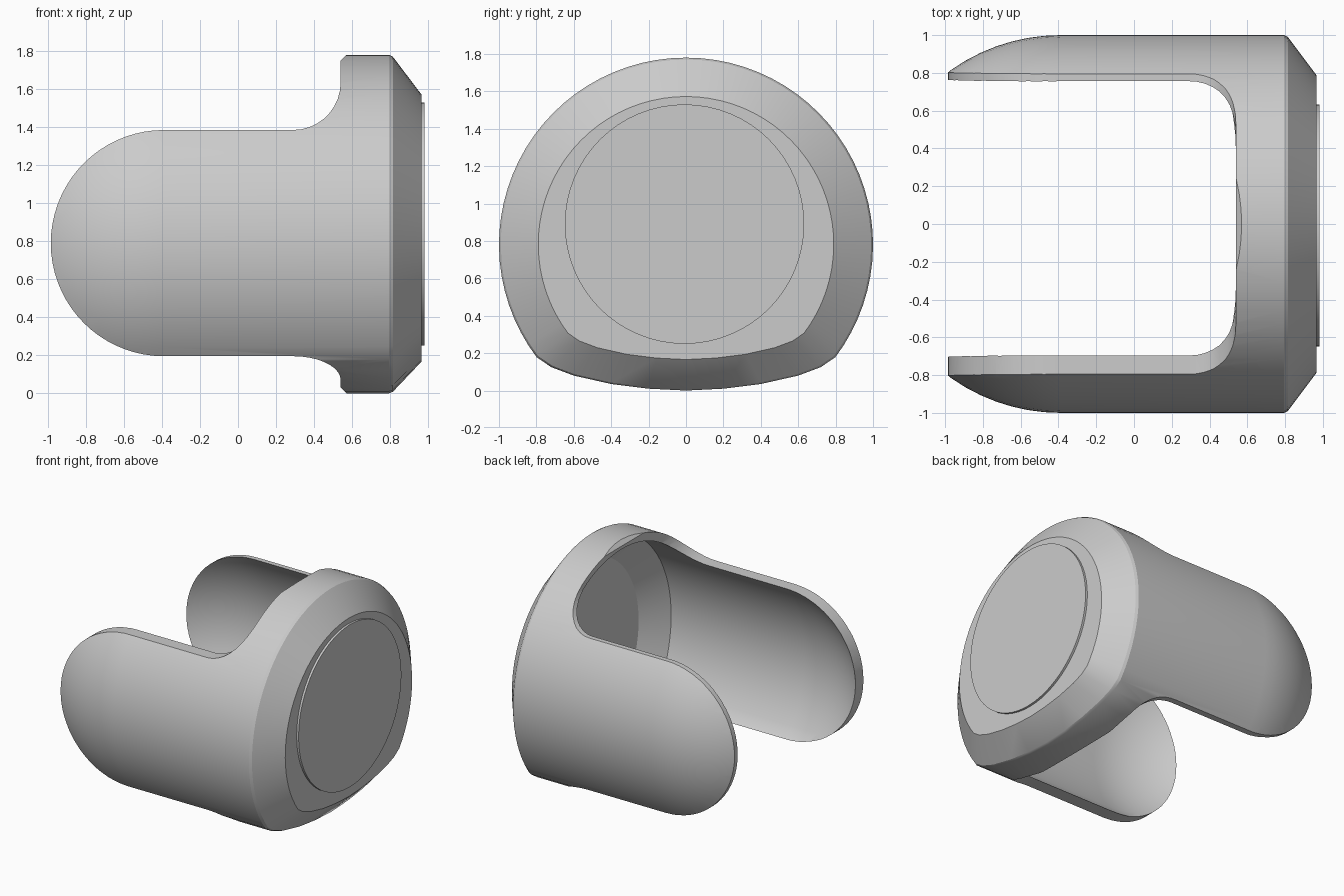
import bpy, bmesh
from math import sin, cos, pi, radians

if "Cube" in bpy.data.objects:
    bpy.data.objects.remove(bpy.data.objects["Cube"])

CZ = 0.79  # height of the main axis


def finish(bm, name):
    bmesh.ops.recalc_face_normals(bm, faces=bm.faces)
    me = bpy.data.meshes.new(name)
    bm.to_mesh(me)
    bm.free()
    ob = bpy.data.objects.new(name, me)
    bpy.context.collection.objects.link(ob)
    return ob


def loft(rings, name):
    """Skin a list of closed point rings and cap both ends."""
    bm = bmesh.new()
    vs = [[bm.verts.new(p) for p in r] for r in rings]
    n = len(vs[0])
    for a, b in zip(vs, vs[1:]):
        for i in range(n):
            j = (i + 1) % n
            bm.faces.new((a[i], a[j], b[j], b[i]))
    bm.faces.new(vs[0])
    bm.faces.new(vs[-1])
    return finish(bm, name)


# Cross-section (y, z): round on top, flattened underneath
section = []
for i in range(57):
    a = radians(-37 + 254 * i / 56)
    section.append((cos(a), 0.78 + sin(a)))
half = [(0.72, 0.125), (0.6, 0.08), (0.4, 0.035), (0.2, 0.01)]
section += [(-y, z) for y, z in half] + [(0, 0)] + half[::-1]


def hull(name, r, shift, stations):
    """Domed tube along x; stations are (x, scale) after the dome."""
    st = [(-0.39 - r * sin(radians(d)), r * cos(radians(d)))
          for d in range(60, -1, -5)] + stations
    return loft([[(x, y * s + shift, CZ + (z - CZ) * s) for y, z in section]
                 for x, s in st], name)


body = hull("body_shell", 1.0, 0, [(0.795, 1.0), (0.815, 0.99), (0.965, 0.79)])
cavity = hull("cavity_cutter", 0.945, 0.03, [(0.77, 0.945), (0.91, 0.74)])

# Side outline (x, z): rounded arms, fillets, then the full-height band
R = 0.595
outline = [(-0.39 + R * cos(radians(a)), CZ + R * sin(radians(a)))
           for a in range(90, 271, 5)]
arc = [radians(a) for a in range(0, 91, 10)]
outline += [(0.29 + 0.25 * sin(a), 0.07 + 0.125 * cos(a)) for a in arc]
outline += [(0.54, 0.03), (0.58, -0.01), (0.58, -0.2), (1.2, -0.2), (1.2, 2.0),
            (0.58, 2.0), (0.58, 1.79), (0.54, 1.75)]
outline += [(0.29 + 0.25 * sin(a), 1.635 - 0.25 * cos(a)) for a in arc[::-1]]
trim = loft([[(x, y, z) for x, z in outline] for y in (-1.3, 1.3)],
            "outline_cutter")

# Hollow the body and trim it to the outline
bpy.context.view_layer.objects.active = body
for cutter, op in ((cavity, 'DIFFERENCE'), (trim, 'INTERSECT')):
    m = body.modifiers.new(op.lower(), 'BOOLEAN')
    m.object, m.operation, m.solver = cutter, op, 'EXACT'
    bpy.ops.object.modifier_apply(modifier=m.name)
    bpy.data.objects.remove(cutter)

# Raised disc on the end face
disc = loft([[(x, -0.008 + 0.64 * cos(2 * pi * i / 64), 0.89 + 0.64 * sin(2 * pi * i / 64))
              for i in range(64)] for x in (0.95, 0.982)], "end_disc")

for ob in (body, disc):
    bpy.ops.object.select_all(action='DESELECT')
    ob.select_set(True)
    bpy.context.view_layer.objects.active = ob
    bpy.ops.object.shade_smooth_by_angle(angle=radians(25))
